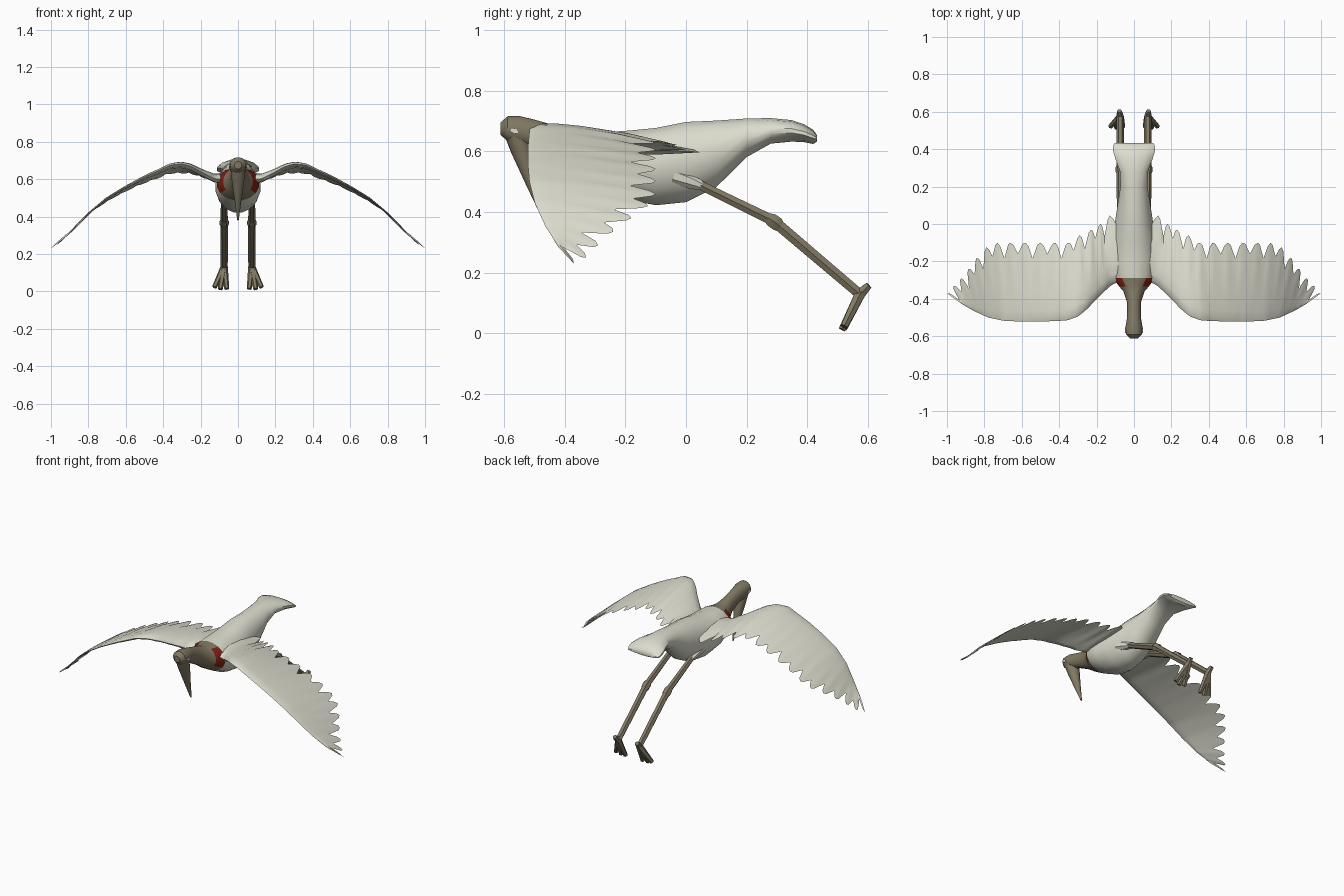
import bpy, bmesh, math
from mathutils import Vector

cube = bpy.data.objects.get("Cube")
if cube:
    bpy.data.objects.remove(cube)


def material(name, rgb):
    m = bpy.data.materials.new(name)
    m.use_nodes = True
    m.diffuse_color = (*rgb, 1)
    m.node_tree.nodes["Principled BSDF"].inputs["Base Color"].default_value = (*rgb, 1)
    return m


WHITE = material("feather_white", (0.72, 0.72, 0.62))
OLIVE = material("olive_skin", (0.22, 0.19, 0.125))
RED = material("dark_red", (0.22, 0.015, 0.006))


def loft(name, rings, mats, rule=None, angle=40):
    """Skin a list of equal-length point rings, cap both ends, colour by rule."""
    bm = bmesh.new()
    loops = [[bm.verts.new(p) for p in ring] for ring in rings]
    n = len(loops[0])
    for a, b in zip(loops, loops[1:]):
        for i in range(n):
            j = (i + 1) % n
            bm.faces.new((a[i], a[j], b[j], b[i]))
    bm.faces.new(loops[0])
    bm.faces.new(loops[-1])
    bmesh.ops.recalc_face_normals(bm, faces=bm.faces[:])
    if rule:
        for f in bm.faces:
            f.material_index = rule(f.calc_center_median())
    mesh = bpy.data.meshes.new(name)
    bm.to_mesh(mesh)
    bm.free()
    ob = bpy.data.objects.new(name, mesh)
    bpy.context.collection.objects.link(ob)
    for m in mats:
        mesh.materials.append(m)
    bpy.ops.object.select_all(action='DESELECT')
    ob.select_set(True)
    bpy.context.view_layer.objects.active = ob
    bpy.ops.object.shade_smooth_by_angle(angle=math.radians(angle))
    return ob


def ellipse(c, u, v, n=16):
    c, u, v = Vector(c), Vector(u), Vector(v)
    turns = [2 * math.pi * (i + 0.5) / n for i in range(n)]
    return [c + u * math.cos(t) + v * math.sin(t) for t in turns]


def tube(name, stops, mat, n=6):
    """Tapered limb through (point, radius) stops."""
    axis = (Vector(stops[-1][0]) - Vector(stops[0][0])).normalized()
    u = axis.cross(Vector((1, 0, 0))).normalized()
    v = axis.cross(u)
    return loft(name, [ellipse(p, u * r, v * r, n) for p, r in stops], [mat], angle=30)


# Head, neck, body and tail: y, centre z, half width, half height
body = [(-.612, .675, .02, .02), (-.59, .675, .043, .042), (-.55, .668, .046, .05),
        (-.5, .658, .038, .048), (-.42, .625, .038, .058), (-.36, .595, .058, .07),
        (-.335, .585, .08, .075), (-.29, .575, .114, .09), (-.2, .555, .122, .115),
        (-.1, .55, .118, .13), (0, .565, .105, .135), (.1, .592, .09, .112),
        (.2, .645, .074, .065), (.28, .668, .076, .043), (.35, .668, .102, .036),
        (.39, .66, .114, .03), (.42, .648, .113, .024), (.433, .643, .105, .01)]


def body_colour(c):
    if -.335 < c.y < -.29 and abs(c.x) > .065 and .54 < c.z < .65:
        return 2
    return 1 if c.y < -.3 else 0


loft("body", [ellipse((0, y, z), (w, 0, 0), (0, 0, h)) for y, z, w, h in body],
     [WHITE, OLIVE, RED], body_colour)

# Beak pointing down: z, centre y, half width, half depth
beak = [(.68, -.568, .044, .042), (.6, -.542, .036, .037),
        (.5, -.511, .021, .022), (.38, -.472, .004, .004)]
loft("beak", [ellipse((0, y, z), (w, 0, 0), (0, d, 0), 10) for z, y, w, d in beak], [OLIVE])

# Wing outlines: leading edge and feather tips
LEAD = [Vector(p) for p in (
    (.03, -.29, .6), (.12, -.325, .6), (.2, -.4, .64), (.25, -.455, .668), (.3, -.495, .682),
    (.36, -.516, .676), (.5, -.522, .612), (.6, -.522, .56), (.7, -.517, .5), (.78, -.5, .432),
    (.86, -.463, .35), (.93, -.422, .288), (1, -.37, .23))]
TIPS = [Vector(p) for p in (
    (.03, .03, .64), (.13, .045, .597), (.18, 0, .605), (.23, -.03, .622), (.29, -.06, .63),
    (.35, -.1, .63), (.42, -.1, .607), (.5, -.1, .578), (.58, -.1, .543), (.66, -.1, .503),
    (.73, -.1, .46), (.79, -.125, .42), (.84, -.18, .38), (.885, -.24, .335),
    (.925, -.29, .29), (.965, -.33, .25), (1, -.37, .23))]
# Chord position and share of thickness, over the top and back underneath
SECTION = [(0, 0), (.05, .6), (.15, .9), (.35, 1), (.7, .7), (1, 0),
           (.7, -.3), (.35, -.5), (.15, -.7), (.05, -.6)]


def lead_at(x):
    for a, b in zip(LEAD, LEAD[1:]):
        if x <= b.x:
            return a.lerp(b, (x - a.x) / (b.x - a.x))
    return LEAD[-1]


def wing_ring(tip, pull, side):
    start = lead_at(tip.x - .16 * max(0, tip.x - .5))
    end = tip + (start - tip).normalized() * pull
    thick = .007 + .028 * (1 - tip.x) ** 2
    ring = []
    for c, t in SECTION:
        p = start.lerp(end, c) + Vector((0, 0, thick * t))
        ring.append((p.x * side, p.y, p.z))
    return ring


for side, label in ((1, "left"), (-1, "right")):
    rings = []
    for i, (a, b) in enumerate(zip(TIPS, TIPS[1:])):
        depth = .085 if i % 2 else .06
        for f, pull in ((0, 0), (.2, .12), (.55, 1), (.8, .25)):
            rings.append(wing_ring(a.lerp(b, f), pull * depth, side))
    rings.append(wing_ring(TIPS[-1], 0, side))
    loft(label + "_wing", rings, [WHITE], angle=50)

    # Pale eye plate
    x = .044 * side
    loft(label + "_eye", [ellipse((x + d * side, -.568, .668), (0, .014, -.006), (0, .003, .008), 8)
                          for d in (0, .005)], [WHITE])

    # Leg with feathered thigh, jointed shank and toes
    x = .074 * side
    tube(label + "_thigh", [((x, -.04, .52), .034), ((x, .02, .5), .026), ((x, .06, .483), .014)],
         WHITE, 8)
    tube(label + "_upper_leg", [((x, .03, .497), .017), ((x, .29, .37), .02)], OLIVE)
    tube(label + "_knee", [((x, .268, .383), .018), ((x, .282, .374), .026),
                           ((x, .302, .36), .026), ((x, .315, .348), .018)], OLIVE)
    tube(label + "_shank", [((x, .29, .37), .021), ((x, .57, .132), .019)], OLIVE)
    ankle = (x, .575, .13)
    for toe, tx, ty, tz in (("inner", .06, .52, .014), ("middle", .095, .515, .012),
                            ("outer", .126, .522, .022), ("hind", .078, .604, .158)):
        tube(f"{label}_{toe}_toe", [(ankle, .02), ((tx * side, ty, tz), .013)], OLIVE)
